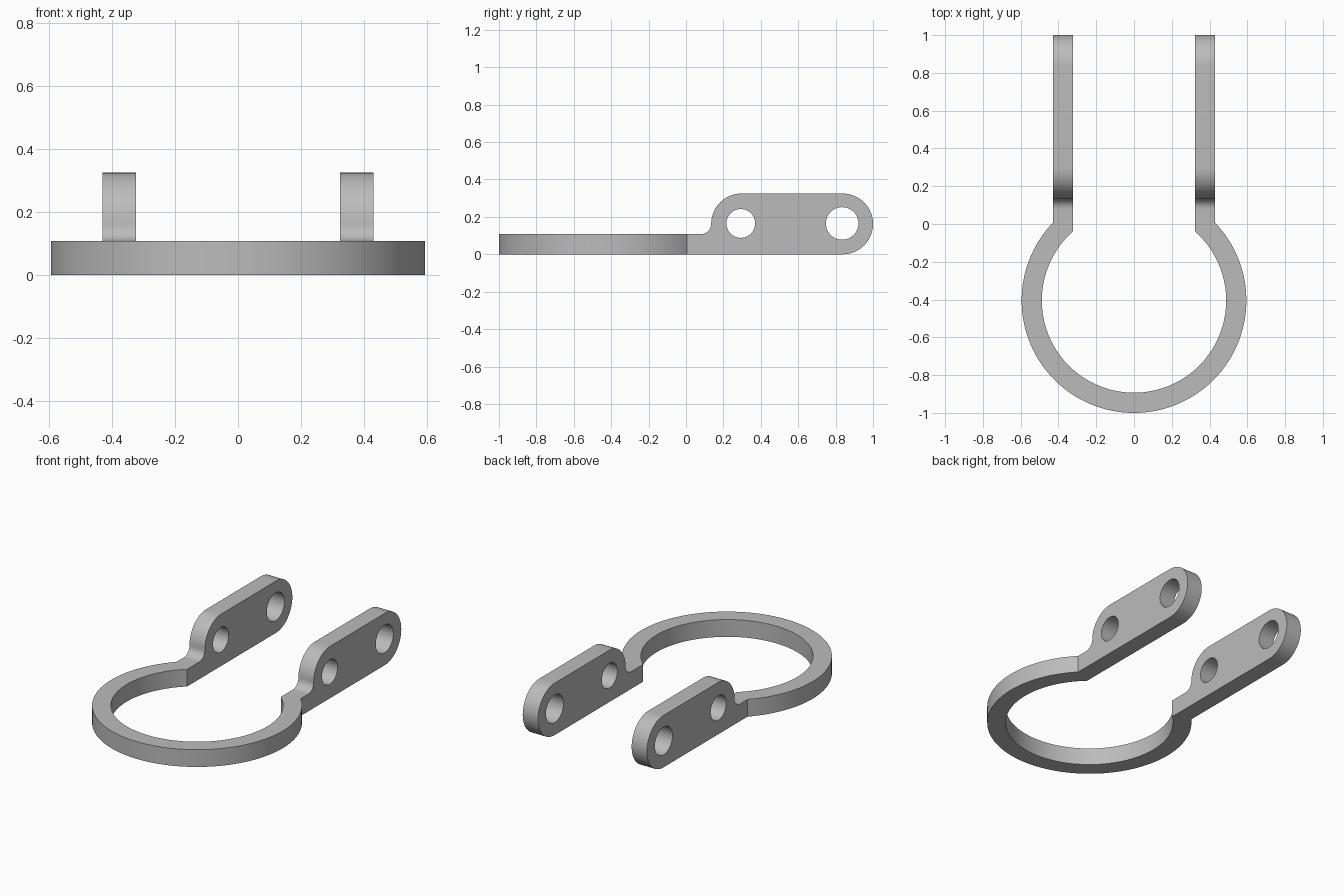
import bpy
import bmesh
from math import pi, sin, cos, sqrt, atan2

cube = bpy.data.objects.get("Cube")
if cube:
    bpy.data.objects.remove(cube)

BAND_H = 0.108                  # height of the ring band
RING_Y = -0.405                 # ring centre
R_OUT, R_IN = 0.595, 0.488      # ring radii
X_OUT, X_IN = 0.43, 0.324       # arm faces
LUG_R = 0.1625                  # rounded lug radius
FRONT_Y, BACK_Y = 0.297, 0.8375  # centres of the lug ends
FILLET = 0.055


def arc(cx, cy, r, a0, a1, n):
    return [(cx + r * cos(a0 + (a1 - a0) * i / n),
             cy + r * sin(a0 + (a1 - a0) * i / n)) for i in range(n + 1)]


def quads(bm, a, b, closed):
    n = len(a)
    for i in range(n if closed else n - 1):
        j = (i + 1) % n
        bm.faces.new((a[i], a[j], b[j], b[i]))


bm = bmesh.new()

# Half of the ring band, open where it meets the arm
rails = []
for r, x in ((R_OUT, X_OUT), (R_IN, X_IN)):
    end = atan2(sqrt(r * r - x * x), x)
    path = arc(0, RING_Y, r, -pi / 2, end, 48)
    rails.append([[bm.verts.new((px, py, z)) for px, py in path]
                  for z in (0, BAND_H)])
(ol, oh), (il, ih) = rails
for a, b in ((ol, oh), (oh, ih), (ih, il), (il, ol)):
    quads(bm, a, b, False)

# Arm side profile in y, z: fillet, front shoulder, round back end
shape = arc(FRONT_Y - LUG_R - FILLET, BAND_H + FILLET, FILLET, -pi / 2, 0, 10)
shape += arc(FRONT_Y, LUG_R, LUG_R, pi, pi / 2, 16)[0 if FILLET + BAND_H < LUG_R else 1:]
shape += arc(BACK_Y, LUG_R, LUG_R, pi / 2, -pi / 2, 32)
holes = [arc(y, 0.165, r, 0, 2 * pi, 40)[:-1]
         for y, r in ((0.293, 0.077), (0.835, 0.087))]

sides = []
for x, r in ((X_OUT, R_OUT), (X_IN, R_IN)):
    start = RING_Y + sqrt(r * r - x * x)
    outline = [(start, 0), (start, BAND_H)] + shape
    loops = [[bm.verts.new((x, y, z)) for y, z in loop]
             for loop in [outline] + holes]
    edges = [bm.edges.new((lp[i - 1], lp[i])) for lp in loops for i in range(len(lp))]
    bmesh.ops.triangle_fill(bm, edges=edges, use_beauty=True, normal=(1, 0, 0))
    sides.append(loops)

# Arm rim and hole walls; the rim stays open at the ring joint
quads(bm, sides[0][0][1:] + sides[0][0][:1],
      sides[1][0][1:] + sides[1][0][:1], False)
for a, b in zip(sides[0][1:], sides[1][1:]):
    quads(bm, a, b, True)

bmesh.ops.remove_doubles(bm, verts=bm.verts, dist=0.0005)
bmesh.ops.recalc_face_normals(bm, faces=bm.faces)
mesh = bpy.data.meshes.new("ring_bracket")
bm.to_mesh(mesh)
bm.free()

# Grey metal
mat = bpy.data.materials.new("grey_metal")
mat.use_nodes = True
grey = (0.5, 0.5, 0.5, 1)
mat.diffuse_color = grey
mat.node_tree.nodes["Principled BSDF"].inputs["Base Color"].default_value = grey
mesh.materials.append(mat)

bracket = bpy.data.objects.new("ring_bracket", mesh)
bpy.context.collection.objects.link(bracket)
bpy.ops.object.select_all(action="DESELECT")
bracket.select_set(True)
bpy.context.view_layer.objects.active = bracket
bpy.ops.object.shade_smooth_by_angle(angle=pi / 6)

# Matching left and right halves
mirror = bracket.modifiers.new("mirror", "MIRROR")
mirror.use_clip = True
mirror.merge_threshold = 0.001
